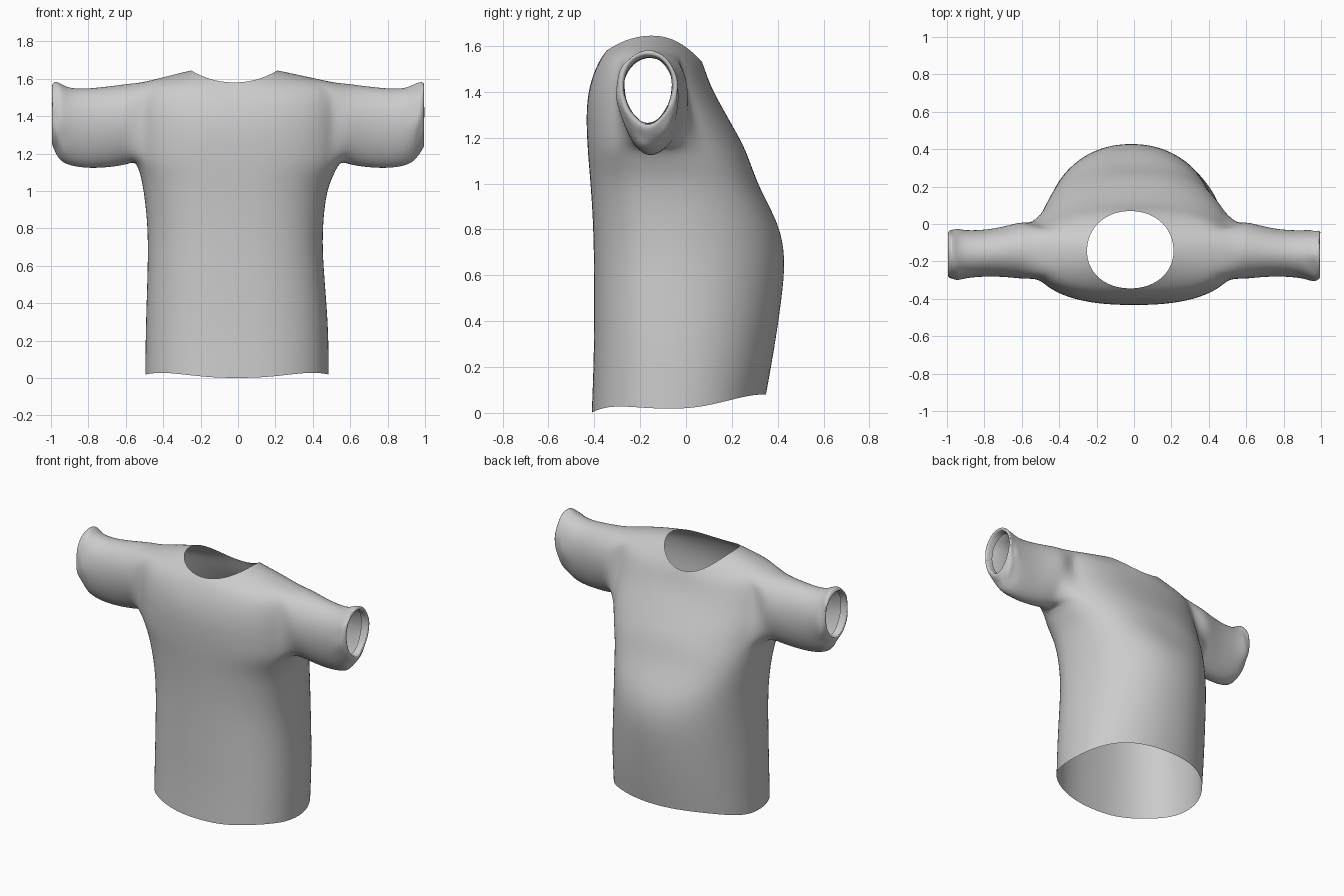
import bpy, bmesh, random
from math import sin, cos, pi, tau, radians, copysign

if "Cube" in bpy.data.objects:
    bpy.data.objects.remove(bpy.data.objects["Cube"])

random.seed(4)
COLS = 40          # columns round the body
HALF = 3           # armhole half width in columns
A0, A1 = 7, 11     # armhole bottom and top rows

# Body rings: half width, front y, side y, back y, z at front / side / back,
# front squareness, back squareness, x shift
RINGS = [
    (.492, -.412, -.050, .350, .000, .018, .080, 2.4, 2.1, -.005),
    (.490, -.402, -.050, .385, .250, .260, .270, 2.4, 2.1, -.005),
    (.477, -.402, -.055, .418, .480, .490, .490, 2.4, 2.1, -.010),
    (.467, -.402, -.060, .437, .690, .690, .670, 2.4, 2.1, -.015),
    (.472, -.407, -.075, .410, .850, .850, .820, 2.4, 2.2, -.015),
    (.490, -.417, -.100, .325, 1.00, 1.00, .970, 2.4, 2.5, -.015),
    (.518, -.425, -.125, .285, 1.09, 1.09, 1.08, 2.4, 2.5, -.005),
    (.548, -.430, -.145, .255, 1.16, 1.16, 1.16, 2.4, 2.3, 0),
    (.560, -.435, -.145, .210, 1.26, 1.28, 1.24, 2.4, 2.2, 0),
    (.560, -.433, -.145, .165, 1.36, 1.40, 1.32, 2.4, 2.0, 0),
    (.555, -.415, -.145, .120, 1.45, 1.50, 1.40, 2.4, 2.0, 0),
    (.520, -.388, -.145, .095, 1.515, 1.578, 1.46, 2.4, 2.0, 0),
    (.380, -.366, -.145, .082, 1.555, 1.612, 1.50, 2.3, 2.0, -.01),
    (.232, -.345, -.145, .070, 1.580, 1.645, 1.53, 2.1, 2.1, -.02),
]
# Sleeve rings: x, centre y, half depth, top z, bottom z, ruffle
SLEEVE = [
    (.585, -.140, .155, 1.577, 1.142, 0),
    (.650, -.144, .143, 1.567, 1.128, 0),
    (.740, -.152, .129, 1.557, 1.120, 0),
    (.820, -.157, .125, 1.549, 1.120, 0),
    (.900, -.162, .128, 1.552, 1.133, 0),
    (.945, -.165, .136, 1.572, 1.160, .010),
    (.970, -.165, .134, 1.582, 1.190, .012),
    (.992, -.165, .128, 1.582, 1.232, .008),
    (1.000, -.165, .108, 1.560, 1.262, .003),
    (.950, -.165, .104, 1.552, 1.262, .003),
]


def spow(v, e):
    return copysign(abs(v) ** e, v)


def body_point(ring, i):
    w, front, cy, back, zf, zs, zb, nf, nb, dx = ring
    a = tau * i / COLS
    c, s = cos(a), sin(a)
    e = 2 / nf if s < 0 else 2 / nb
    depth = cy - front if s < 0 else back - cy
    z = zs * c * c + (zf if s < 0 else zb) * s * s
    if ring is RINGS[0]:                 # wavy hem
        z += .018 * sin(2 * a) ** 2
    return (dx + w * spow(c, e), cy + depth * spow(s, e), z)


bm = bmesh.new()

# Body tube with two armholes left open
grid = [[bm.verts.new(body_point(r, i)) for i in range(COLS)] for r in RINGS]
holes = {(i + off) % COLS for off in (0, COLS // 2) for i in range(-HALF, HALF)}
for r in range(len(RINGS) - 1):
    for i in range(COLS):
        if A0 <= r < A1 and i in holes:
            continue
        j = (i + 1) % COLS
        bm.faces.new((grid[r][i], grid[r][j], grid[r + 1][j], grid[r + 1][i]))


# Sleeves grown out of the armhole edges
def add_sleeve(side):
    mid = 0 if side > 0 else COLS // 2

    def at(row, k):                      # k runs from front to back
        return grid[row][(mid + side * k) % COLS]

    loop = [at(A0, k) for k in range(-HALF, HALF)]
    loop += [at(r, HALF) for r in range(A0, A1)]
    loop += [at(A1, k) for k in range(HALF, -HALF, -1)]
    loop += [at(r, -HALF) for r in range(A1, A0, -1)]
    n = len(loop)
    start = -pi / 2 - tau * HALF / n
    for x, cy, ry, top, bot, ruffle in SLEEVE:
        ring = []
        for k in range(n):
            a = start + tau * k / n
            jit = random.uniform(-ruffle, ruffle)
            y = cy + (ry + jit) * cos(a) * (1 + .15 * sin(a))
            z = (top + bot) / 2 + ((top - bot) / 2 + jit) * sin(a)
            ring.append(bm.verts.new((side * (x + jit * .4), y, z)))
        for k in range(n):
            m = (k + 1) % n
            bm.faces.new((loop[k], loop[m], ring[m], ring[k]))
        loop = ring


for side in (1, -1):
    add_sleeve(side)

bmesh.ops.delete(bm, geom=[v for v in bm.verts if not v.link_faces], context='VERTS')
bmesh.ops.recalc_face_normals(bm, faces=bm.faces[:])

mesh = bpy.data.meshes.new("shirt")
bm.to_mesh(mesh)
bm.free()
shirt = bpy.data.objects.new("shirt", mesh)
bpy.context.collection.objects.link(shirt)

# Soft cloth surface
sub = shirt.modifiers.new("soften", 'SUBSURF')
sub.levels = sub.render_levels = 2
bpy.context.view_layer.objects.active = shirt
shirt.select_set(True)
bpy.ops.object.shade_smooth_by_angle(angle=radians(50))
